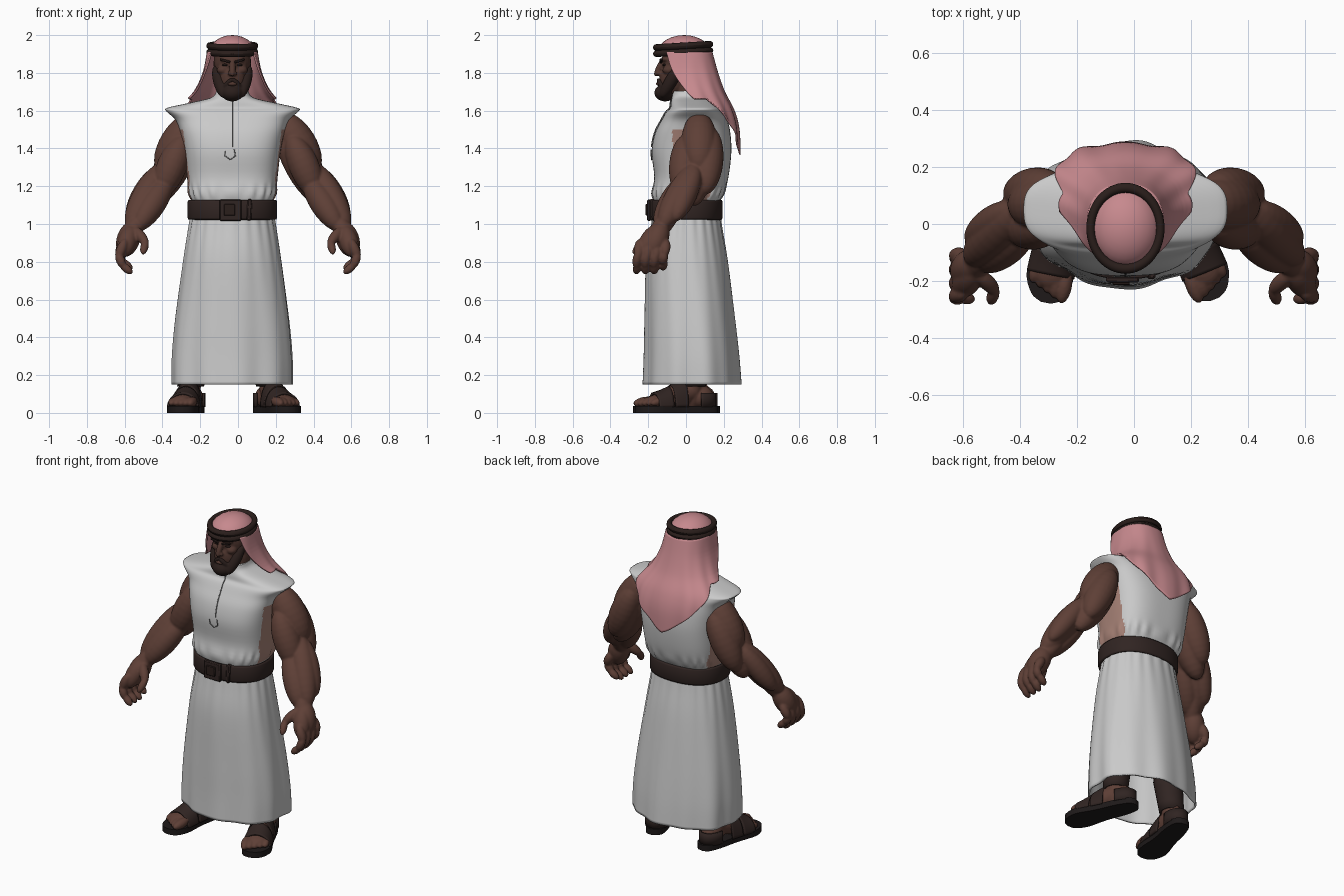
import bpy, bmesh
from math import sin, cos, pi, radians, exp
from mathutils import Matrix, Vector

cube = bpy.data.objects.get("Cube")
if cube:
    bpy.data.objects.remove(cube, do_unlink=True)
MID = -0.03  # centre line of the body


def material(name, r, g, b):
    m = bpy.data.materials.new(name)
    m.use_nodes = True
    m.diffuse_color = (r, g, b, 1)
    node = m.node_tree.nodes["Principled BSDF"]
    node.inputs["Base Color"].default_value = (r, g, b, 1)
    node.inputs["Roughness"].default_value = 0.8
    return m


WHITE = material("white_cloth", .59, .59, .59)
PINK = material("pink_cloth", .57, .25, .27)
SKIN = material("brown_skin", .112, .05, .037)
FACE = material("dark_face_skin", .08, .037, .028)
LEATHER = material("dark_leather", .03, .018, .016)
HAIR = material("dark_hair", .023, .013, .011)
SOLE = material("black_sole", .013, .01, .01)
TAN = material("tan_side_cloth", .38, .22, .18)
SEAM = material("grey_seam", .2, .2, .2)


def finish(name, bm, mat, matrix=None, sharp=60):
    bmesh.ops.recalc_face_normals(bm, faces=bm.faces)
    me = bpy.data.meshes.new(name)
    bm.to_mesh(me)
    bm.free()
    if matrix:
        me.transform(matrix)
    me.materials.append(mat)
    me.shade_smooth()
    me.set_sharp_from_angle(angle=radians(sharp))
    ob = bpy.data.objects.new(name, me)
    bpy.context.scene.collection.objects.link(ob)
    return ob


def blend(rows, steps):
    """Smooth curve through rows of numbers."""
    out = []
    for i in range(len(rows) - 1):
        quad = [rows[min(max(i + k, 0), len(rows) - 1)] for k in (-1, 0, 1, 2)]
        for s in range(steps):
            t = s / steps
            out.append([b + .5 * t * (c - a + t * (2*a - 5*b + 4*c - d + t * (3*(b - c) + d - a)))
                        for a, b, c, d in zip(*quad)])
    return out + [list(rows[-1])]


def at(rows, z):
    """Linear lookup in rows sorted by rising first value."""
    for a, b in zip(rows, rows[1:]):
        if z <= b[0]:
            t = max(0, (z - a[0]) / (b[0] - a[0]))
            return [p + (q - p) * t for p, q in zip(a, b)]
    return rows[-1]


def oval(phi, rx, front, back, e):
    """Point on a rounded oval, phi measured from the back."""
    def power(v):
        return abs(v) ** (2 / e) * (1 if v > 0 else -1)
    return rx * power(sin(phi)), (front + back) / 2 + (back - front) / 2 * power(cos(phi))


def sheet(name, fn, nu, nv, mat, wrap=False, caps=False, thick=0, matrix=None):
    """Grid surface from fn(u, v), both 0 to 1."""
    bm = bmesh.new()
    cols = nu if wrap else nu + 1
    g = [[bm.verts.new(fn(i / nu, j / nv)) for i in range(cols)] for j in range(nv + 1)]
    for lo, hi in zip(g, g[1:]):
        for i in range(nu):
            k = (i + 1) % cols
            bm.faces.new((lo[i], lo[k], hi[k], hi[i]))
    if caps:
        bm.faces.new(g[0])
        bm.faces.new(g[-1])
    ob = finish(name, bm, mat, matrix)
    if thick:
        mod = ob.modifiers.new("thickness", 'SOLIDIFY')
        mod.thickness, mod.offset = thick, 0
    return ob


def loft(name, rows, mat, e, ripple=lambda p, z: 0, **kw):
    """Stacked ovals; rows are height, half width, front, back."""
    def fn(u, v):
        z, rx, front, back = rows[round(v * (len(rows) - 1))]
        x, y = oval(u * 2 * pi, rx, front, back, e)
        s = 1 + ripple(u * 2 * pi, z)
        return MID + x * s, y * s, z
    return sheet(name, fn, 128, len(rows) - 1, mat, wrap=True, **kw)


def muscle(bm, a, b, r):
    a, b = Vector(a), Vector(b)
    m = Matrix.Translation((a + b) / 2) @ (b - a).to_track_quat('Z', 'Y').to_matrix().to_4x4()
    m = m @ Matrix.Diagonal((r, r, (b - a).length / 2, 1))
    bmesh.ops.create_uvsphere(bm, u_segments=24, v_segments=14, radius=1, matrix=m)


def blob(bm, c, size):
    m = Matrix.Translation(c) @ Matrix.Diagonal((*size, 1))
    bmesh.ops.create_uvsphere(bm, u_segments=24, v_segments=14, radius=1, matrix=m)


def fuse(name, bm, mat, voxel=.007, matrix=None, rounds=3):
    ob = finish(name, bm, mat, matrix, 180)
    mod = ob.modifiers.new("fuse", 'REMESH')
    mod.mode, mod.voxel_size, mod.use_smooth_shade = 'VOXEL', voxel, True
    mod = ob.modifiers.new("soften", 'SMOOTH')
    mod.factor, mod.iterations = .5, rounds


def box(name, c, size, mat, tilt=0):
    bm = bmesh.new()
    bmesh.ops.create_cube(bm, size=1, matrix=Matrix.Translation(c) @ Matrix.Rotation(tilt, 4, 'Y')
                          @ Matrix.Diagonal((*size, 1)))
    ob = finish(name, bm, mat, None, 30)
    ob.modifiers.new("bevel", 'BEVEL').width = min(size) * .25


# Tunic body, gathered above the belt, with tan cloth under the arms
torso_rows = blend([(1.1, .205, -.165, .165), (1.16, .23, -.18, .2), (1.25, .24, -.168, .225),
                    (1.38, .255, -.182, .24), (1.48, .275, -.165, .235), (1.55, .3, -.13, .22),
                    (1.594, .347, -.105, .2), (1.614, .347, -.085, .185), (1.642, .225, -.08, .155),
                    (1.67, .11, -.075, .12), (1.705, .085, -.072, .1)], 4)
torso = loft("tunic_body", torso_rows, WHITE, 2.9, caps=True,
             ripple=lambda p, z: .025 * exp(-((z - 1.165) / .03) ** 2) * cos(20 * p))
torso.data.materials.append(TAN)
for f in torso.data.polygons:
    c = f.center
    if abs(c.x - MID) > .2 and -.07 < c.y < .13 and 1.13 < c.z < 1.5:
        f.material_index = 1


# Skirt with hanging folds
def folds(p, z):
    drop = (1.05 - z) / .9
    return .024 * drop * (sin(6*p + 1) + .7 * sin(11*p)) + .018 * exp(-drop * 5) * cos(22 * p)


loft("skirt", blend([(.15, .318, -.22, .28), (.3, .316, -.215, .27), (.5, .298, -.212, .25),
                     (.8, .257, -.205, .215), (.98, .228, -.18, .185), (1.05, .215, -.168, .175)], 6),
     WHITE, 2.15, folds, thick=.01)

# Belt and buckle
loft("belt", [(1.025, .227, -.182, .182), (1.035, .23, -.187, .187), (1.115, .23, -.187, .187),
              (1.125, .226, -.182, .182)], LEATHER, 2.3, thick=.014)
box("buckle_plate", (-.04, -.195, 1.073), (.115, .022, .112), LEATHER)
box("buckle_bar", (-.045, -.208, 1.075), (.06, .012, .06), HAIR)
box("belt_loop", (.06, -.178, 1.075), (.025, .03, .115), LEATHER, .05)

# Neckline seam with a pointed tab
seams = [[(MID, r[2] - .003, r[0]) for r in torso_rows if 1.38 < r[0] < 1.69]]
tab = [(-.03, 1.385), (-.028, 1.36), (0, 1.34), (.026, 1.36), (.02, 1.395)]
seams.append([(MID - .01 + x, at(torso_rows, z)[2] - .003, z) for x, z in tab])
for pts in seams:
    cu = bpy.data.curves.new("neck_seam", 'CURVE')
    cu.dimensions, cu.bevel_depth = '3D', .003
    sp = cu.splines.new('POLY')
    sp.points.add(len(pts) - 1)
    for p, co in zip(sp.points, pts):
        p.co = (*co, 1)
    cu.materials.append(SEAM)
    bpy.context.scene.collection.objects.link(bpy.data.objects.new("neck_seam", cu))

# Head and neck
bm = bmesh.new()
blob(bm, (MID, -.005, 1.85), (.1, .122, .125))
blob(bm, (MID, -.06, 1.765), (.076, .08, .095))
muscle(bm, (MID, .03, 1.85), (MID, .02, 1.55), .085)
muscle(bm, (MID, -.115, 1.88), (MID, -.165, 1.782), .017)
blob(bm, (MID, -.145, 1.797), (.026, .018, .013))
blob(bm, (MID, -.14, 1.742), (.028, .02, .012))
blob(bm, (MID, -.108, 1.872), (.068, .024, .018))
for s in (-1, 1):
    blob(bm, (MID + s * .05, -.09, 1.815), (.032, .035, .025))
fuse("head", bm, FACE, .006, rounds=2)

# Beard, moustache, brows and eyes
bm = bmesh.new()
blob(bm, (MID, -.11, 1.695), (.06, .058, .046))
for s in (-1, 1):
    muscle(bm, (MID + s * .09, -.03, 1.84), (MID + s * .045, -.13, 1.67), .034)
    muscle(bm, (MID, -.15, 1.772), (MID + s * .05, -.12, 1.715), .014)
    box("eyebrow", (MID + s * .038, -.132, 1.864), (.058, .014, .013), HAIR, -s * .28)
    eye = bmesh.new()
    blob(eye, (MID + s * .036, -.112, 1.842), (.019, .012, .007))
    finish("eye", eye, HAIR)
fuse("beard", bm, HAIR, .006, rounds=2)

# Headscarf: crown and a draped sheet with a point at the back
bm = bmesh.new()
blob(bm, (MID, -.01, 1.9), (.126, .144, .1))
bmesh.ops.delete(bm, geom=[v for v in bm.verts if v.co.z < 1.89], context='VERTS')
finish("scarf_crown", bm, PINK)
scarf_rows = blend([(1.36, .3, -.09, .28), (1.5, .295, -.09, .275), (1.6, .28, -.11, .25),
                    (1.7, .198, -.145, .2), (1.8, .152, -.165, .165), (1.91, .13, -.155, .135)], 5)


def drape(u, v):
    u = 2 * u - 1
    hem = 1.663 - .295 * max(0, 1 - abs(u) / .8)
    z = 1.91 + (hem - 1.91) * v
    phi = u * radians(125 - 35 * v)
    x, y = oval(phi, *at(scarf_rows, z)[1:], e=2.4)
    s = 1 + .018 * v * cos(13 * phi)
    return MID + x * s, y * s, z


sheet("scarf_drape", drape, 96, 40, PINK, thick=.01)

# Twin head cords
for z in (1.91, 1.943):
    def cord(u, v):
        r = 1 + .125 * cos(v * 2 * pi)
        return .122 * r * cos(u * 2 * pi), .142 * r * sin(u * 2 * pi), .0175 * sin(v * 2 * pi)
    sheet("head_cord", cord, 64, 12, HAIR, wrap=True,
          matrix=Matrix.Translation((MID, -.015, z)) @ Matrix.Rotation(.06, 4, 'X'))

# Arms and hands
muscles = [((.22, .07, 1.585), (.415, .07, 1.27), .096), ((.28, .0, 1.47), (.42, -.02, 1.14), .08),
           ((.27, .13, 1.51), (.43, .1, 1.16), .083), ((.22, .07, 1.52), (.45, .04, 1.1), .088),
           ((.39, .06, 1.32), (.58, -.13, .98), .073), ((.36, .0, 1.25), (.54, -.15, .97), .07),
           ((.42, .06, 1.3), (.58, -.06, 1.02), .06), ((.48, -.04, 1.1), (.59, -.19, .91), .05),
           ((.55, -.12, 1.01), (.61, -.19, .83), .062), ((.56, -.15, .99), (.61, -.24, .83), .05),
           ((.55, -.17, .98), (.48, -.24, .89), .028), ((.485, -.22, .92), (.505, -.28, .84), .022)]
for side, s in (("left", 1), ("right", -1)):
    bm = bmesh.new()

    def part(a, b, r):
        muscle(bm, (s * a[0], *a[1:]), (s * b[0], *b[1:]), r)
    for m in muscles:
        part(*m)
    for i in range(4):
        y = -.255 + i * .047
        lift = .02 * (i == 3)
        part((.595, y + .01, .92), (.64, y, .81 + lift), .027)
        part((.64, y, .85), (.605, y - .01, .765 + lift), .024)
        part((.622, y, .79 + lift), (.56, y - .01, .738 + lift), .022)
    fuse(side + "_arm", bm, SKIN)

# Feet, sandals and legs
outline = blend([(-.23, .02, .015), (-.205, .062, .055), (-.13, .082, .085), (0, .066, .07),
                 (.13, .064, .064), (.205, .048, .048), (.23, .018, .018)], 4)
for side, s, x, turn in (("left", 1, .2, 22), ("right", -1, -.268, -11)):
    place = Matrix.Translation((x, -.05, 0)) @ Matrix.Rotation(radians(turn), 4, 'Z')
    bm = bmesh.new()
    ring = [(-s * r[1], r[0], 0) for r in outline] + [(s * r[2], r[0], 0) for r in reversed(outline)]
    base = bm.faces.new([bm.verts.new(p) for p in ring])
    up = bmesh.ops.extrude_face_region(bm, geom=[base])["geom"]
    bmesh.ops.translate(bm, vec=(0, 0, .036), verts=[g for g in up if isinstance(g, bmesh.types.BMVert)])
    finish(side + "_sole", bm, SOLE, place, 40)

    bm = bmesh.new()
    blob(bm, (0, .14, .085), (.055, .068, .06))
    blob(bm, (0, -.09, .06), (.073, .09, .038))
    muscle(bm, (0, .17, .14), (0, -.16, .045), .06)
    muscle(bm, (0, .09, .02), (0, .08, .35), .058)
    muscle(bm, (0, .08, .1), (-s * .07, .08, .6), .07)
    for i in range(5):
        tx = s * (-.055 + .028 * i)
        muscle(bm, (tx, -.1, .068), (tx, -.222 + .013 * i, .048), .027 - .002 * i)
    fuse(side + "_foot", bm, SKIN, .006, place, 2)

    for label, rows in (("toe_strap", [(-.13, .079, .072), (-.09, .078, .085), (-.045, .075, .105)]),
                        ("instep_strap", [(-.035, .075, .112), (.0, .072, .128), (.04, .068, .142)])):
        def arch(u, v):
            y, w, h = blend(rows, 3)[round(v * 6)]
            return w * cos(u * pi), y, .03 + h * sin(u * pi)
        sheet(side + "_" + label, arch, 24, 6, LEATHER, thick=.012, matrix=place)

    def counter(u, v):
        a = radians(-10 + 200 * u)
        return .064 * cos(a), .13 + .085 * sin(a), .03 + v * .075
    sheet(side + "_heel_strap", counter, 24, 2, LEATHER, thick=.01, matrix=place)

    def ankle(u, v):
        r = .066 + .014 * v
        return r * cos(u * 2 * pi) - s * .025 * v, .09 + r * sin(u * 2 * pi), .14 + v * .2
    sheet(side + "_ankle_wrap", ankle, 32, 4, LEATHER, wrap=True, thick=.01, matrix=place)
